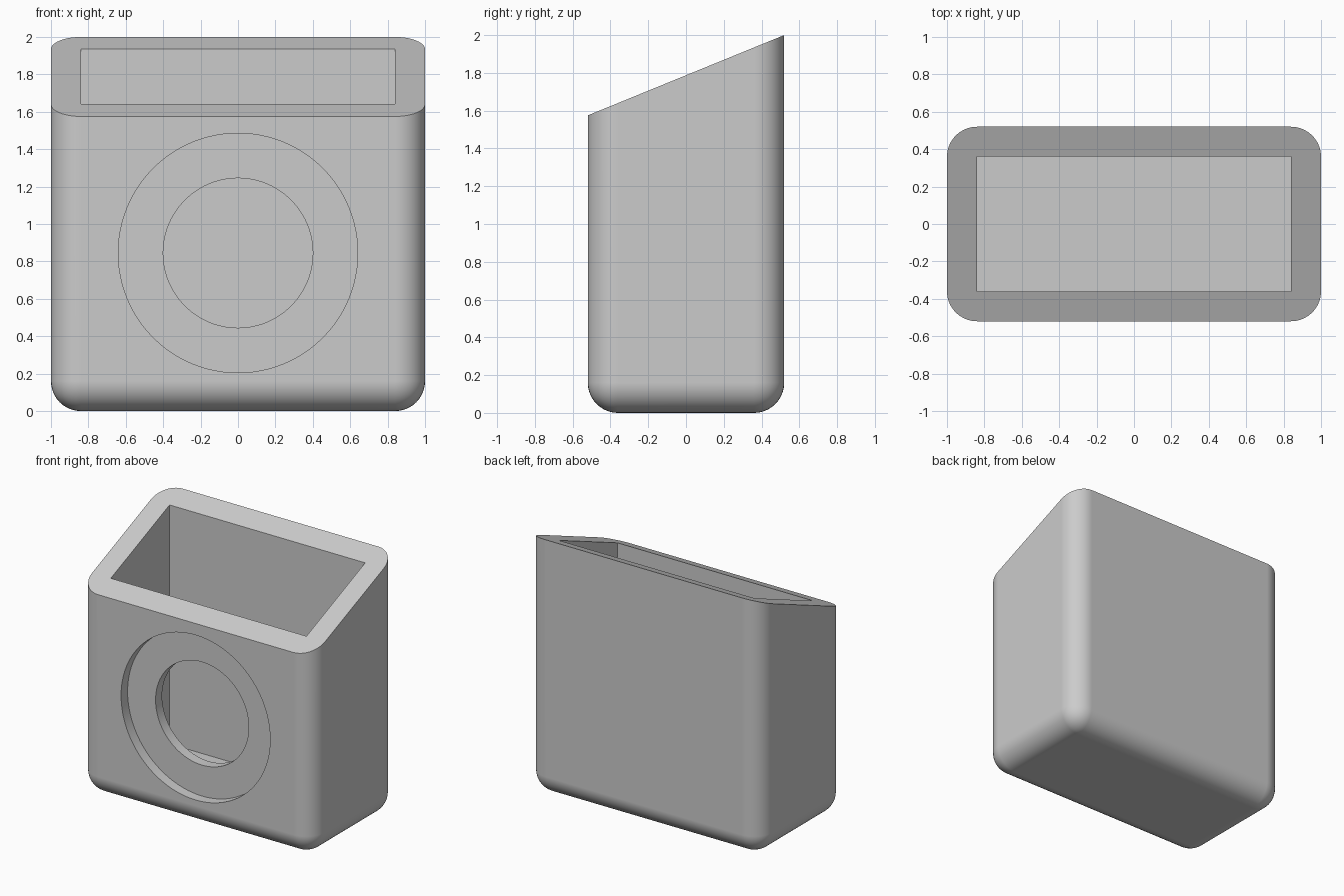
import bpy, bmesh
from math import radians
from mathutils import Vector

if "Cube" in bpy.data.objects:
    bpy.data.objects.remove(bpy.data.objects["Cube"])

W, D, WALL = 2.0, 1.04, 0.16
FLOOR, RECESS = 0.08, 0.08
FRONT_Z, BACK_Z = 1.575, 2.0
HOLE_Z = 0.845

grey = bpy.data.materials.new("light grey")
grey.use_nodes = True
colour = (0.6, 0.6, 0.6, 1)
grey.diffuse_color = colour
grey.node_tree.nodes["Principled BSDF"].inputs["Base Color"].default_value = colour


def finish(name, bm):
    mesh = bpy.data.meshes.new(name)
    bm.to_mesh(mesh)
    bm.free()
    obj = bpy.data.objects.new(name, mesh)
    bpy.context.collection.objects.link(obj)
    mesh.materials.append(grey)
    return obj


def box(bm, sx, sy, z0, z1):
    bmesh.ops.create_cube(bm, size=1)
    bmesh.ops.scale(bm, vec=(sx, sy, z1 - z0), verts=bm.verts)
    bmesh.ops.translate(bm, vec=(0, 0, (z0 + z1) / 2), verts=bm.verts)


def disc_cutter(name, radius, y0, y1):
    bpy.ops.mesh.primitive_cylinder_add(
        vertices=96, radius=radius, depth=y1 - y0,
        location=(0, (y0 + y1) / 2, HOLE_Z), rotation=(radians(90), 0, 0))
    obj = bpy.context.object
    obj.name = name
    obj.data.materials.append(grey)
    return obj


# Housing: rounded block, sliced by a sloping top
bm = bmesh.new()
box(bm, W, D, 0, BACK_Z + 0.5)
rounded = [e for e in bm.edges if min(v.co.z for v in e.verts) < 0.01]
bmesh.ops.bevel(bm, geom=rounded, offset=WALL, offset_type='OFFSET',
                segments=10, profile=0.5, affect='EDGES')
bmesh.ops.bisect_plane(bm, geom=bm.verts[:] + bm.edges[:] + bm.faces[:],
                       plane_co=(0, D / 2, BACK_Z),
                       plane_no=Vector((0, FRONT_Z - BACK_Z, D)).normalized(),
                       clear_outer=True)
bmesh.ops.holes_fill(bm, edges=[e for e in bm.edges if e.is_boundary])
bmesh.ops.recalc_face_normals(bm, faces=bm.faces)
housing = finish("housing", bm)

# Cutters: open cavity, round front recess and round through hole
bm = bmesh.new()
box(bm, W - 2 * WALL, D - 2 * WALL, FLOOR, BACK_Z + 0.5)
front = -D / 2
cutters = [
    finish("cavity_cutter", bm),
    disc_cutter("recess_cutter", 0.64, front - 0.1, front + RECESS),
    disc_cutter("hole_cutter", 0.40, front - 0.1, front + WALL + 0.1),
]

bpy.ops.object.select_all(action='DESELECT')
bpy.context.view_layer.objects.active = housing
housing.select_set(True)
for cutter in cutters:
    cutter.hide_render = True
    cut = housing.modifiers.new(cutter.name, 'BOOLEAN')
    cut.operation, cut.solver, cut.object = 'DIFFERENCE', 'EXACT', cutter
    bpy.ops.object.modifier_apply(modifier=cut.name)
for cutter in cutters:
    bpy.data.objects.remove(cutter)

# Smooth rounded edges, crisp rims and flat walls
bpy.ops.object.shade_smooth_by_angle(angle=radians(30))
weighted = housing.modifiers.new("flat walls", 'WEIGHTED_NORMAL')
weighted.keep_sharp = True
bpy.ops.object.modifier_apply(modifier=weighted.name)
